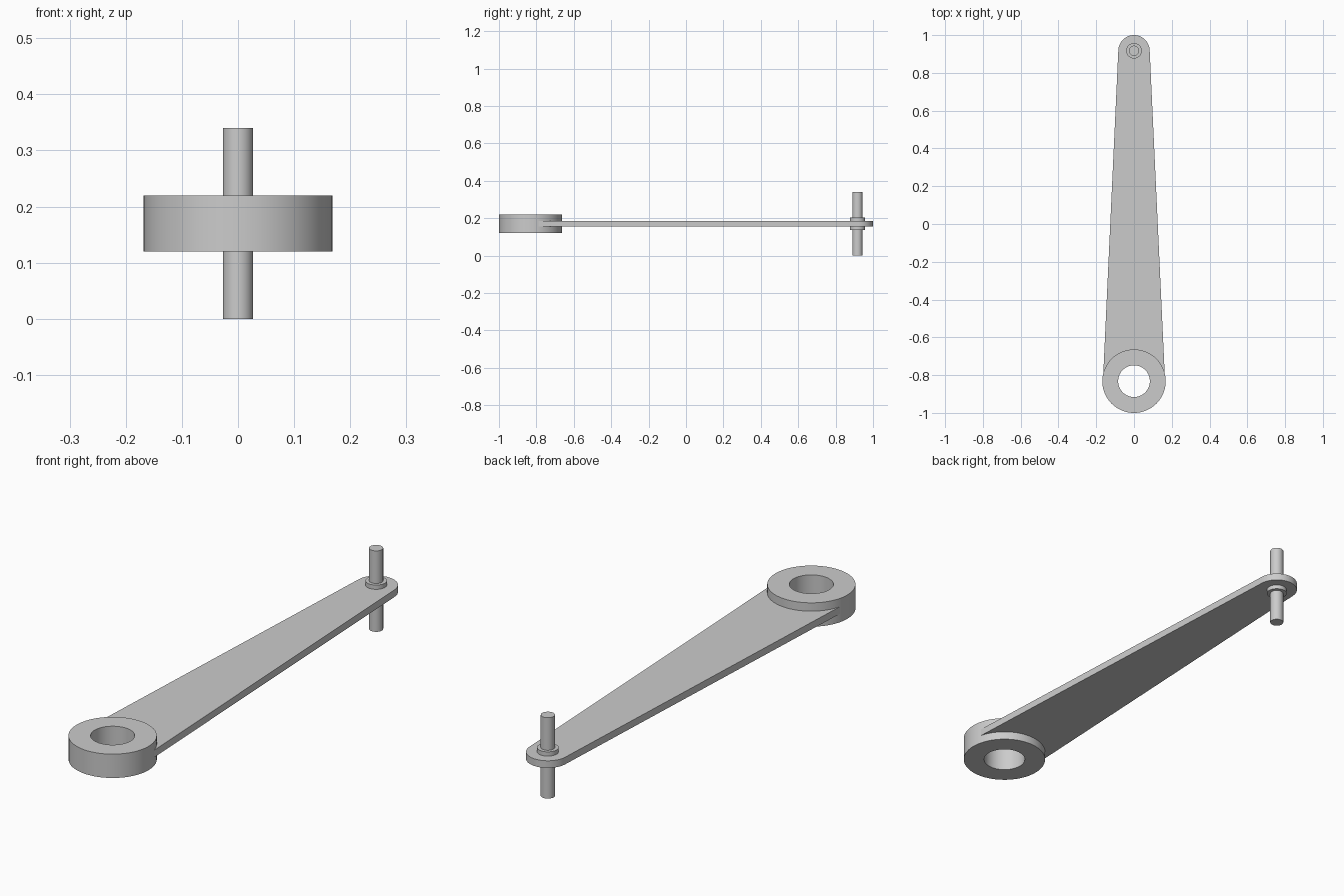
import bpy, bmesh
from math import cos, sin, pi, radians

if "Cube" in bpy.data.objects:
    bpy.data.objects.remove(bpy.data.objects["Cube"])

MID = 0.17            # mid height shared by all parts
HUB_Y, PIN_Y = -0.832, 0.917


def finish(name, bm):
    bmesh.ops.recalc_face_normals(bm, faces=bm.faces)
    mesh = bpy.data.meshes.new(name)
    bm.to_mesh(mesh)
    bm.free()
    ob = bpy.data.objects.new(name, mesh)
    bpy.context.collection.objects.link(ob)
    bpy.ops.object.select_all(action='DESELECT')
    bpy.context.view_layer.objects.active = ob
    ob.select_set(True)
    bpy.ops.object.shade_smooth_by_angle(angle=radians(30))
    return ob


def lathe(name, profile, y, steps=64):
    """Revolve a closed or axis-to-axis (radius, z) profile about a vertical axis."""
    bm = bmesh.new()
    verts = [bm.verts.new((r, y, z)) for r, z in profile]
    edges = [bm.edges.new(p) for p in zip(verts, verts[1:])]
    if profile[0][0] > 0:
        edges.append(bm.edges.new((verts[-1], verts[0])))
    bmesh.ops.spin(bm, geom=verts + edges, cent=(0, y, 0), axis=(0, 0, 1),
                   angle=2 * pi, steps=steps, use_merge=True)
    bmesh.ops.remove_doubles(bm, verts=bm.verts, dist=1e-5)
    return finish(name, bm)


def arc(y, r, a0, a1, n):
    return [(r * cos(a0 + (a1 - a0) * i / n), y + r * sin(a0 + (a1 - a0) * i / n))
            for i in range(n + 1)]


# Hub ring with open bore
lathe("hub_ring", [(0.084, 0.12), (0.168, 0.12), (0.168, 0.22), (0.084, 0.22)], HUB_Y)

# Pin with collar, running through the narrow end
lathe("pin", [(0, 0), (0.027, 0), (0.027, 0.137), (0.041, 0.137),
              (0.041, 0.203), (0.027, 0.203), (0.027, 0.34), (0, 0.34)], PIN_Y, 48)

# Tapered arm plate: rounded tip, wide end tucked inside the ring wall
t = 0.047
outline = [(0.164, HUB_Y + 0.008)] + arc(PIN_Y, 0.083, t, pi - t, 32)
outline += [(-0.164, HUB_Y + 0.008)] + arc(HUB_Y, 0.125, pi, 0, 32)
bm = bmesh.new()
face = bm.faces.new([bm.verts.new((x, y, MID - 0.015)) for x, y in outline])
top = bmesh.ops.extrude_face_region(bm, geom=[face], use_keep_orig=True)["geom"]
bmesh.ops.translate(bm, vec=(0, 0, 0.03),
                    verts=[v for v in top if isinstance(v, bmesh.types.BMVert)])
finish("arm_plate", bm)
